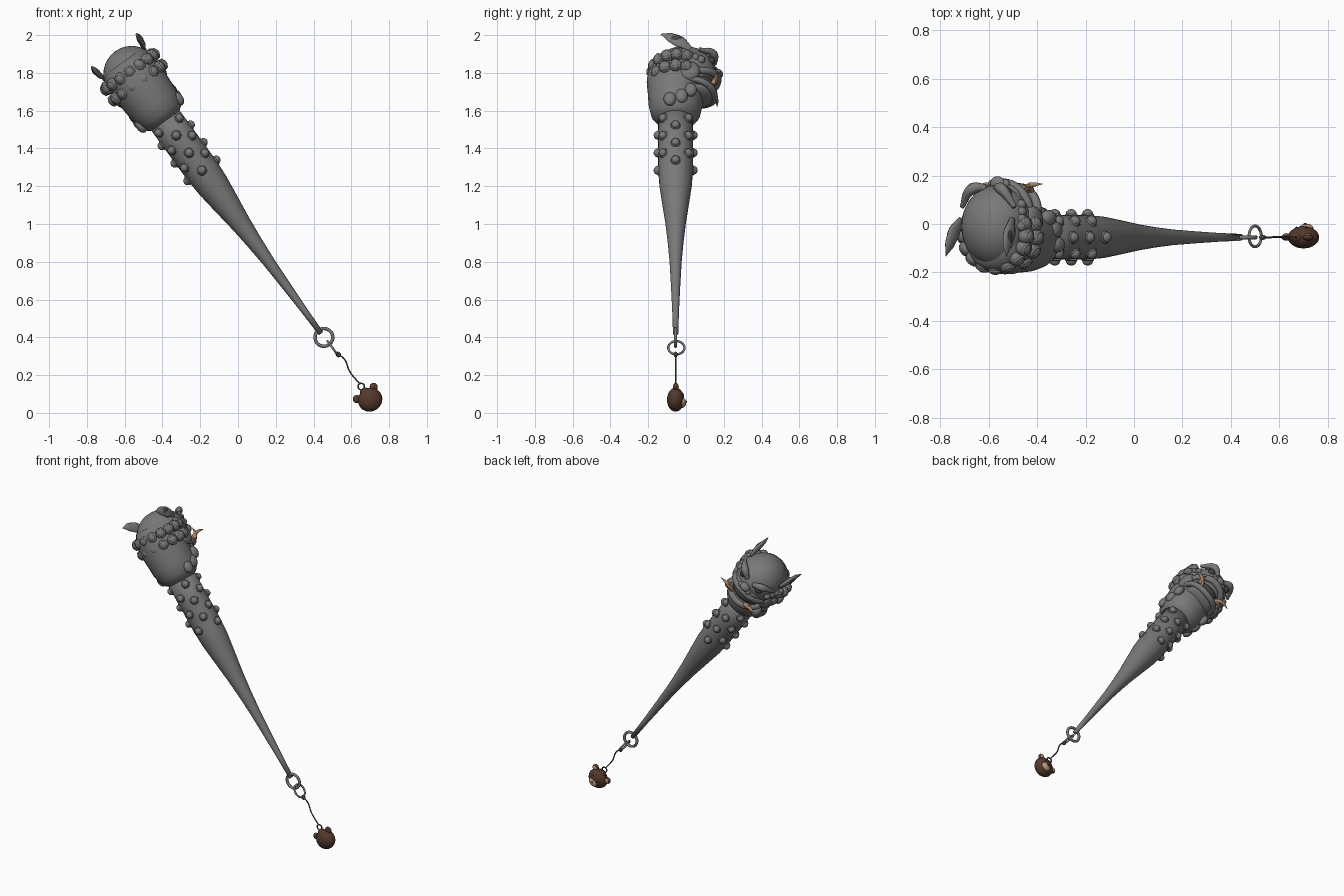
import bpy, math
from mathutils import Matrix, Vector

cube = bpy.data.objects.get("Cube")
if cube:
    bpy.data.objects.remove(cube, do_unlink=True)

# Local frame: z runs up the club, x across it, y toward the face
FRAME = Matrix.Translation((0.44, -0.055, 0.42)) @ Matrix.Rotation(math.radians(-36.15), 4, 'Y')


def material(name, colour):
    m = bpy.data.materials.new(name)
    m.use_nodes = True
    m.diffuse_color = (*colour, 1)
    m.node_tree.nodes["Principled BSDF"].inputs["Base Color"].default_value = (*colour, 1)
    return m


GREY = material("stone grey", (0.19, 0.19, 0.19))
DARK = material("dark grey", (0.06, 0.06, 0.06))
TAN = material("tusk tan", (0.42, 0.25, 0.14))
BROWN = material("bear brown", (0.085, 0.04, 0.025))
CREAM = material("muzzle cream", (0.48, 0.31, 0.2))


def finish(ob, name, mat, matrix=Matrix()):
    ob.name = name
    ob.data.materials.clear()
    ob.data.materials.append(mat)
    ob.data.shade_smooth()
    ob.matrix_world = FRAME @ matrix
    return ob


def ball(name, loc, size, mat=GREY, rot=Matrix(), seg=20):
    bpy.ops.mesh.primitive_uv_sphere_add(segments=seg, ring_count=seg // 2, radius=1)
    m = Matrix.Translation(loc) @ rot @ Matrix.Diagonal((*size, 1))
    return finish(bpy.context.object, name, mat, m)


def ring(name, loc, major, minor, mat=GREY, rot=Matrix()):
    bpy.ops.mesh.primitive_torus_add(major_segments=32, minor_segments=10,
                                     major_radius=major, minor_radius=minor)
    return finish(bpy.context.object, name, mat, Matrix.Translation(loc) @ rot)


def lathe(name, profile, mat=GREY, sides=28):
    verts, faces = [], []
    for t, r in profile:
        for i in range(sides):
            a = math.tau * i / sides
            verts.append((r * math.cos(a), r * math.sin(a), t))
    for j in range(len(profile) - 1):
        for i in range(sides):
            k = (i + 1) % sides
            faces.append((j * sides + i, j * sides + k, (j + 1) * sides + k, (j + 1) * sides + i))
    faces.append(tuple(reversed(range(sides))))
    faces.append(tuple(range(len(verts) - sides, len(verts))))
    me = bpy.data.meshes.new(name)
    me.from_pydata(verts, [], faces)
    ob = bpy.data.objects.new(name, me)
    bpy.context.collection.objects.link(ob)
    return finish(ob, name, mat)


def tube(name, points, radii, mat=GREY, squash=1.0):
    """Tapered curve tube, optionally flattened across x."""
    cu = bpy.data.curves.new(name, 'CURVE')
    cu.dimensions = '3D'
    cu.bevel_depth, cu.bevel_resolution, cu.resolution_u = 1, 3, 6
    cu.use_fill_caps = True
    sp = cu.splines.new('BEZIER')
    sp.bezier_points.add(len(points) - 1)
    for bp, p, r in zip(sp.bezier_points, points, radii):
        bp.co = (p[0] / squash, p[1], p[2])
        bp.radius = r
        bp.handle_left_type = bp.handle_right_type = 'AUTO'
    tmp = bpy.data.objects.new(name, cu)
    bpy.context.collection.objects.link(tmp)
    me = bpy.data.meshes.new_from_object(tmp.evaluated_get(bpy.context.evaluated_depsgraph_get()))
    bpy.data.objects.remove(tmp, do_unlink=True)
    ob = bpy.data.objects.new(name, me)
    bpy.context.collection.objects.link(ob)
    return finish(ob, name, mat, Matrix.Diagonal((squash, 1, 1, 1)))


def mirrored(points, s):
    return [(s * x, y, z) for x, y, z in points]


# Shaft and swollen neck
lathe("shaft", [(0, .014), (.15, .018), (.3, .024), (.47, .032), (.6, .042), (.72, .054), (.85, .071),
                (.97, .086), (1.07, .092), (1.25, .092), (1.46, .092)])
lathe("neck", [(1.39, .085), (1.41, .11), (1.44, .131), (1.5, .143), (1.57, .147),
               (1.65, .153), (1.72, .145), (1.78, .11)])

# Studs: eight staggered columns of three
for col in range(8):
    a = col * math.pi / 4
    for row in range(3):
        t = 1.07 + row * 0.115 + (0.065 if col % 2 else 0)
        out = Matrix.Rotation(a, 4, 'Z') @ Matrix.Rotation(math.pi / 2, 4, 'Y')
        spot = Vector((math.cos(a), math.sin(a), 0))
        ball("stud", spot * 0.096 + Vector((0, 0, t)), (.023, .023, .021), GREY, out, 12)
        ring("stud_rim", spot * 0.092 + Vector((0, 0, t)), .022, .005, GREY, out)

# Skull dome and muzzle mass
ball("skull", (0, .045, 1.70), (.15, .172, .15), seg=32)
ball("upper_muzzle", (0, .145, 1.675), (.105, .085, .05))
ball("mouth", (0, .12, 1.61), (.1, .09, .05), DARK)
ball("lower_jaw", (0, .1, 1.555), (.105, .105, .035))
ball("throat", (0, .065, 1.51), (.1, .075, .07))
ball("nose", (0, .222, 1.70), (.035, .03, .024))

# Lips around the open mouth
lip = [(-.125, .06, 0), (-.095, .175, .02), (0, .222, .035), (.095, .175, .02), (.125, .06, 0)]
tube("upper_lip", [(x, y, 1.63 + z) for x, y, z in lip], (.016, .02, .022, .02, .016))
tube("lower_lip", [(x, y * .92, 1.59 - z) for x, y, z in lip], (.016, .018, .02, .018, .016))

for s in (-1, 1):
    # Brows, eyes, nostrils and cheeks
    tube("brow", mirrored([(.025, .205, 1.745), (.075, .2, 1.775), (.135, .125, 1.765)], s), (.014, .024, .01))
    ball("eye", (s * .07, .19, 1.735), (.024, .02, .02), DARK)
    ball("nostril", (s * .032, .22, 1.69), (.02, .02, .016))
    ball("cheek", (s * .125, .07, 1.63), (.035, .06, .06))
    # Jaw tufts hanging beside the neck
    for y, t, r in ((-.03, 1.45, .034), (.03, 1.47, .036), (.08, 1.51, .034)):
        ball("jaw_tuft", (s * .122, y, t), (r * .8, r, r * 1.2), seg=14)
    # Curled-back leaf ears
    tube("ear", mirrored([(.13, .075, 1.775), (.142, .02, 1.81), (.148, -.03, 1.835), (.155, -.078, 1.85)], s),
         (.016, .036, .028, .002), GREY, .45)
    ball("inner_ear", (s * .156, .0, 1.825), (.006, .03, .016), DARK)
    # Side tusk with a shorter fang
    tube("tusk", mirrored([(.06, .19, 1.575), (.09, .212, 1.60), (.12, .218, 1.607), (.158, .22, 1.602)], s),
         (.014, .013, .009, .001), TAN)
    tube("fang", mirrored([(.082, .195, 1.575), (.094, .212, 1.61), (.085, .218, 1.645)], s),
         (.012, .009, .001), TAN)

# Curled mane: two staggered rows of curls around the back of the head
for row, t in enumerate((1.645, 1.715)):
    count = 10 + row
    for i in range(count):
        a = math.pi + math.radians(-22) + math.radians(224) * i / (count - 1)
        spot = Vector((.155 * math.cos(a), .128 * math.sin(a) + .006, t))
        ball("mane_curl", spot, (.034, .034, .034), seg=14)
        out = Matrix.Rotation(a, 4, 'Z') @ Matrix.Rotation(math.pi / 2, 4, 'Y')
        ring("mane_swirl", spot + Vector((math.cos(a), math.sin(a), 0)) * .018, .023, .007, GREY, out)
for s in (-1, 1):
    for i in range(4):
        ball("temple_curl", (s * (.148 - .008 * i), .045 + .03 * i, 1.735 - .01 * i), (.022, .022, .022), seg=12)

# Linked rings at the grip end
FLAT = Matrix.Rotation(math.pi / 2, 4, 'X')
CROSS = Matrix.Rotation(math.pi / 2, 4, 'Y')
ring("grip_ring", (0, 0, -.025), .047, .009, GREY, FLAT)
ring("link_ring", (.004, .004, -.096), .043, .006, GREY, CROSS)

# Cord with clasp and small ring
ball("clasp", (.008, 0, -.143), (.014, .011, .016), DARK, seg=12)
tube("cord", [(.008, 0, -.143), (.02, 0, -.18), (.004, .002, -.25), (.008, 0, -.335)], (.004,) * 4, DARK)
ring("charm_ring", (.006, 0, -.352), .017, .004, DARK, FLAT)

# Bear-head charm
ball("bear_head", (.003, 0, -.436), (.066, .046, .062), BROWN, seg=24)
ball("bear_crown", (.003, 0, -.395), (.03, .024, .032), BROWN)
for s in (-1, 1):
    ball("bear_ear", (.003 + s * .055, 0, -.392), (.022, .014, .022), BROWN, seg=14)
    ball("bear_inner_ear", (.003 + s * .055, .011, -.392), (.014, .006, .014), CREAM, seg=12)
    ball("bear_eye", (.003 + s * .026, .039, -.422), (.006, .005, .006), DARK, seg=10)
ball("bear_muzzle", (.003, .036, -.456), (.032, .02, .024), CREAM)
ball("bear_nose", (.003, .055, -.448), (.009, .005, .006), DARK, seg=10)
